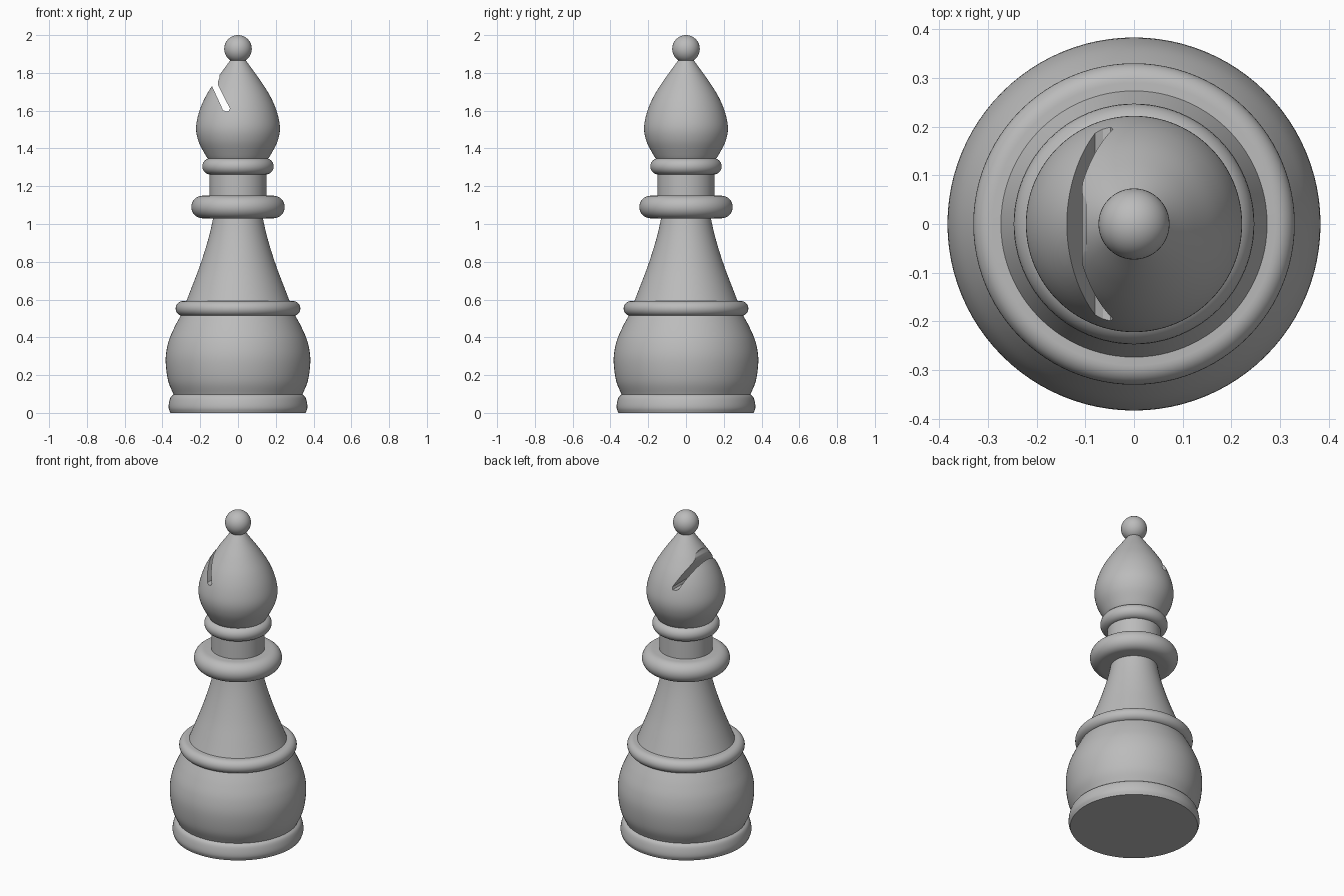
import bpy, bmesh, math
from mathutils import Vector

SEGMENTS = 96

if "Cube" in bpy.data.objects:
    bpy.data.objects.remove(bpy.data.objects["Cube"], do_unlink=True)

grey = bpy.data.materials.new("stone grey")
grey.use_nodes = True
COLOUR = (0.5, 0.5, 0.5, 1)
grey.diffuse_color = COLOUR
grey.node_tree.nodes["Principled BSDF"].inputs["Base Color"].default_value = COLOUR


def add_object(name, bm):
    bmesh.ops.recalc_face_normals(bm, faces=bm.faces)
    mesh = bpy.data.meshes.new(name)
    bm.to_mesh(mesh)
    bm.free()
    obj = bpy.data.objects.new(name, mesh)
    bpy.context.collection.objects.link(obj)
    mesh.materials.append(grey)
    return obj


def select(obj):
    bpy.ops.object.select_all(action='DESELECT')
    obj.select_set(True)
    bpy.context.view_layer.objects.active = obj


def smooth(obj):
    select(obj)
    bpy.ops.object.shade_smooth_by_angle(angle=math.radians(35))


def spline(points, steps=6):
    """Catmull-Rom curve through (radius, height) points."""
    p = [Vector(q) for q in points]
    p = [2 * p[0] - p[1]] + p + [2 * p[-1] - p[-2]]
    out = []
    for a, b, c, d in zip(p, p[1:], p[2:], p[3:]):
        for i in range(steps):
            t = i / steps
            out.append(0.5 * (2 * b + (c - a) * t + (2 * a - 5 * b + 4 * c - d) * t**2
                              + (3 * b - a - 3 * c + d) * t**3))
    return out + [p[-2]]


def lathe(name, profile):
    """Closed solid of revolution, capped at both ends."""
    bm = bmesh.new()
    rings = [[bm.verts.new((r * math.cos(a), r * math.sin(a), z))
              for a in (math.tau * i / SEGMENTS for i in range(SEGMENTS))]
             for r, z in profile]
    for low, high in zip(rings, rings[1:]):
        for i in range(SEGMENTS):
            j = (i + 1) % SEGMENTS
            bm.faces.new((low[i], low[j], high[j], high[i]))
    bm.faces.new(rings[0][::-1])
    bm.faces.new(rings[-1])
    obj = add_object(name, bm)
    smooth(obj)
    return obj


def collar(name, radius, bottom, top, steps=16):
    """Disc with a fully rounded rim."""
    half, mid = (top - bottom) / 2, (top + bottom) / 2
    angles = [math.pi * (i / steps - 0.5) for i in range(steps + 1)]
    return lathe(name, [(radius - half + half * math.cos(a), mid + half * math.sin(a))
                        for a in angles])


# Base, bulb and flared stem
lathe("foot", spline([(0.358, 0), (0.367, 0.025), (0.365, 0.055), (0.355, 0.085), (0.335, 0.102)]))
lathe("bulb", spline([(0.337, 0.09), (0.37, 0.17), (0.383, 0.28), (0.37, 0.37),
                      (0.338, 0.45), (0.295, 0.53)]))
lathe("stem", spline([(0.278, 0.58), (0.243, 0.67), (0.205, 0.77), (0.172, 0.87),
                      (0.147, 0.96), (0.128, 1.05)]))
lathe("neck", [(0.15, 1.13), (0.15, 1.28)])

# Rounded collars
collar("lower_collar", 0.33, 0.513, 0.592)
collar("middle_collar", 0.247, 1.03, 1.15)
collar("upper_collar", 0.189, 1.262, 1.348)

# Teardrop head
head = lathe("head", spline([(0.15, 1.33), (0.175, 1.37), (0.21, 1.44), (0.222, 1.51),
                             (0.207, 1.59), (0.174, 1.67), (0.125, 1.75),
                             (0.075, 1.82), (0.035, 1.875)]))

# Slanted slot cut through the head
slot = [(-0.087, 1.62), (-0.08, 1.603), (-0.064, 1.596), (-0.048, 1.598), (-0.043, 1.612),
        (-0.106, 1.735), (-0.107, 1.75), (-0.098, 1.775), (-0.1, 1.83), (-0.184, 1.83)]
bm = bmesh.new()
face = bm.faces.new([bm.verts.new((x, -0.4, z)) for x, z in slot])
extruded = bmesh.ops.extrude_face_region(bm, geom=[face])["geom"]
bmesh.ops.translate(bm, vec=(0, 0.8, 0),
                    verts=[v for v in extruded if isinstance(v, bmesh.types.BMVert)])
cutter = add_object("slot_cutter", bm)
cutter.hide_render = True
select(head)
cut = head.modifiers.new("slot", 'BOOLEAN')
cut.operation, cut.solver, cut.object = 'DIFFERENCE', 'EXACT', cutter
bpy.ops.object.modifier_apply(modifier=cut.name)
bpy.data.objects.remove(cutter, do_unlink=True)
smooth(head)

# Ball finial
bm = bmesh.new()
bmesh.ops.create_uvsphere(bm, u_segments=48, v_segments=24, radius=0.073)
bmesh.ops.translate(bm, vec=(0, 0, 1.927), verts=bm.verts)
smooth(add_object("finial", bm))
